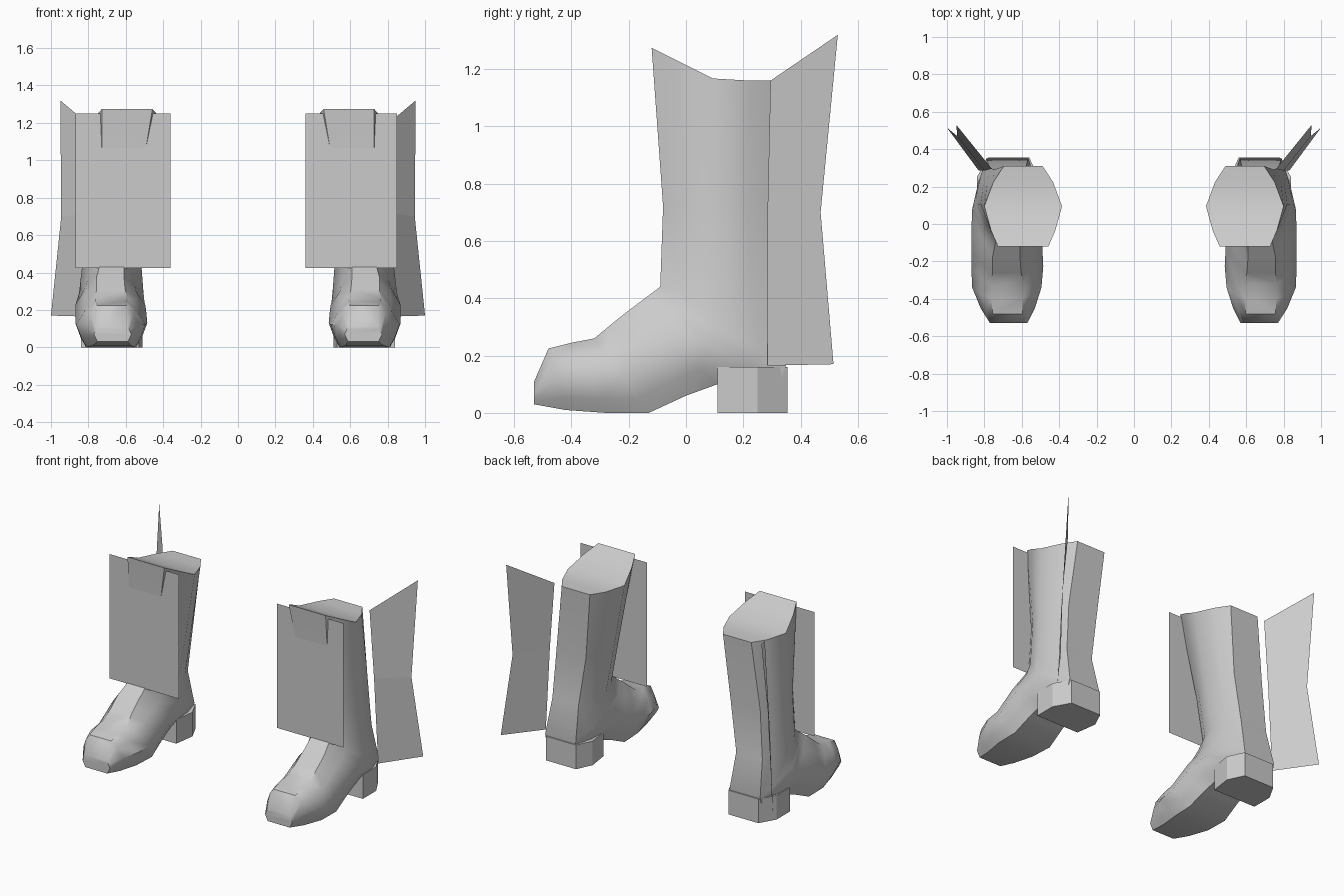
import bpy, bmesh

cube = bpy.data.objects.get("Cube")
if cube:
    bpy.data.objects.remove(cube, do_unlink=True)

grey = bpy.data.materials.new("plain_grey")
grey.use_nodes = True
colour = (0.6, 0.6, 0.6, 1)
grey.diffuse_color = colour
grey.node_tree.nodes["Principled BSDF"].inputs["Base Color"].default_value = colour


def build(name, verts, faces, side, smooth=False):
    """Make one part, mirrored to the wanted side (+1 left, -1 right)."""
    bm = bmesh.new()
    points = [bm.verts.new((x * side, y, z)) for x, y, z in verts]
    for face in faces:
        bm.faces.new([points[i] for i in face])
    bmesh.ops.recalc_face_normals(bm, faces=bm.faces)
    mesh = bpy.data.meshes.new(name)
    bm.to_mesh(mesh)
    bm.free()
    mesh.materials.append(grey)
    obj = bpy.data.objects.new(name, mesh)
    bpy.context.collection.objects.link(obj)
    if smooth:
        bpy.ops.object.select_all(action="DESELECT")
        obj.select_set(True)
        bpy.context.view_layer.objects.active = obj
        bpy.ops.object.shade_smooth_by_angle(angle=0.8)
    return obj


def loft(rings):
    """Join rings of equal length, closing both ends with strips of quads."""
    n = len(rings[0])
    verts = [p for ring in rings for p in ring]
    faces = []
    for r in range(len(rings) - 1):
        for i in range(n):
            j = (i + 1) % n
            faces.append((r * n + i, r * n + j, (r + 1) * n + j, (r + 1) * n + i))
    for start in (0, (len(rings) - 1) * n):
        for i in range(n // 2 - 1):
            faces.append([start + k for k in (i, i + 1, n - 2 - i, n - 1 - i)])
    return verts, faces


def boot_ring(fy, fz, by, bz, x_in, x_out, front, back):
    """Ten-sided ring between a front/top point and a back/bottom point."""
    half = [(front, 1), (front * 0.4 + 0.57, 0.6), (1, 0), (back * 0.4 + 0.57, -0.6), (back, -1)]
    outline = half + [(-u, v) for u, v in reversed(half)]
    xc, hw = (x_in + x_out) / 2, (x_out - x_in) / 2
    return [(xc + u * hw,
             (fy + by) / 2 + v * (fy - by) / 2,
             (fz + bz) / 2 + v * (fz - bz) / 2) for u, v in outline]


# Shaft, ankle and foot: the rings fan round from level to upright
sections = [
    (-0.12, 1.16, 0.31, 1.16, 0.385, 0.80, 0.65, 0.5),
    (-0.08, 0.72, 0.29, 0.72, 0.46, 0.82, 0.5, 0.6),
    (-0.09, 0.44, 0.30, 0.40, 0.515, 0.835, 0.4, 0.6),
    (-0.13, 0.41, 0.35, 0.17, 0.505, 0.85, 0.4, 0.65),
    (-0.17, 0.38, 0.33, 0.10, 0.50, 0.865, 0.4, 0.6),
    (-0.21, 0.35, 0.11, 0.10, 0.495, 0.87, 0.4, 0.6),
    (-0.26, 0.31, 0.00, 0.06, 0.49, 0.87, 0.4, 0.65),
    (-0.32, 0.26, -0.13, 0.00, 0.485, 0.87, 0.45, 0.7),
    (-0.40, 0.245, -0.28, 0.00, 0.495, 0.865, 0.45, 0.7),
    (-0.48, 0.225, -0.42, 0.01, 0.53, 0.82, 0.55, 0.7),
    (-0.53, 0.11, -0.53, 0.03, 0.57, 0.77, 0.8, 0.8),
]
rings = [boot_ring(*s) for s in sections]
# The rim rises towards the front
rings[0] = [(x, y, z + max(0, 0.11 - y) * 0.5) for x, y, z in rings[0]]

# Heel block, tapered to the back
heel_plan = [(0.53, 0.11), (0.84, 0.11), (0.84, 0.25), (0.78, 0.355), (0.56, 0.355), (0.51, 0.25)]
heel = [[(x, y, z) for x, y in heel_plan] for z in (0, 0.16)]

# Thin wing behind the shaft: inner edge and outer edge
wing = [(0.76, 0.295, 1.16), (0.95, 0.53, 1.32),
        (0.80, 0.285, 0.72), (0.945, 0.47, 0.70),
        (0.83, 0.285, 0.165), (1.0, 0.515, 0.17)]

for label, side, outer in (("left", 1, 0.85), ("right", -1, 0.87)):
    build(label + "_boot", *loft(rings), side, True)
    build(label + "_heel", *loft(heel), side)
    build(label + "_wing", wing, [(0, 1, 3, 2), (2, 3, 5, 4)], side)
    # Flat shin plate
    plate = [(x, -0.105, z) for x, z in ((0.36, 0.425), (outer, 0.425), (outer, 1.25), (0.36, 1.25))]
    build(label + "_shin_plate", plate, [(0, 1, 2, 3)], side)
